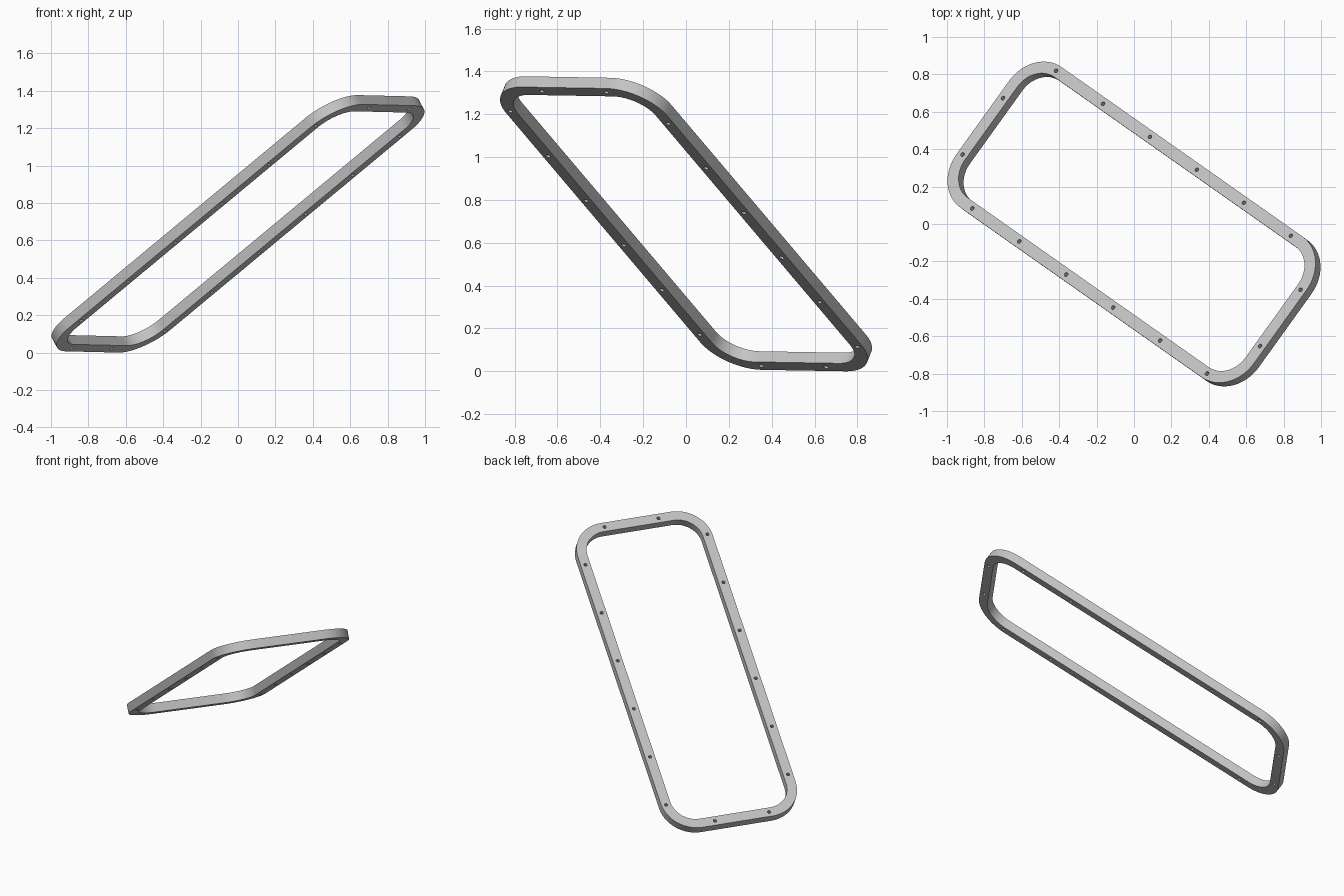
import bpy, math
from mathutils import Matrix, Vector

if "Cube" in bpy.data.objects:
    bpy.data.objects.remove(bpy.data.objects["Cube"])

HALF_L, HALF_W = 1.175, 0.463      # outer half sizes
CORNER, BAND, THICK = 0.222, 0.066, 0.06
HOLE_R, PITCH = 0.011, 0.371

# Tilted frame of the plate
u = Vector((0.677, -0.476, 0.562)).normalized()
n = u.cross(Vector((0.583, 0.812, -0.014))).normalized()
v = n.cross(u)
tilt = Matrix((u, v, n)).transposed().to_4x4()


def rounded_rect(a, b, r, steps=16):
    pts = []
    for k, (sx, sy) in enumerate(((1, 1), (-1, 1), (-1, -1), (1, -1))):
        for i in range(steps + 1):
            t = math.pi / 2 * (k + i / steps)
            pts.append((sx * (a - r) + r * math.cos(t), sy * (b - r) + r * math.sin(t)))
    return pts


def circle(cx, cy, r, steps=16):
    return [(cx + r * math.cos(math.tau * i / steps), cy + r * math.sin(math.tau * i / steps))
            for i in range(steps)]


# Outline, opening and bolt holes
loops = [rounded_rect(HALF_L, HALF_W, CORNER),
         rounded_rect(HALF_L - BAND, HALF_W - BAND, CORNER - BAND)]
mid_l, mid_w = HALF_L - BAND / 2, HALF_W - BAND / 2
holes = [(-0.967 + PITCH * i, mid_w) for i in range(6)]
holes += [(mid_l, 0.224), (mid_l, 0.224 - PITCH)]
for x, y in holes:
    loops += [circle(x, y, HOLE_R), circle(-x, -y, HOLE_R)]

# Flat filled curve extruded to the plate thickness
curve = bpy.data.curves.new("gasket_frame", 'CURVE')
curve.dimensions = '2D'
curve.fill_mode = 'BOTH'
curve.extrude = THICK / 2
for pts in loops:
    s = curve.splines.new('POLY')
    s.points.add(len(pts) - 1)
    for p, (x, y) in zip(s.points, pts):
        p.co = (x, y, 0, 1)
    s.use_cyclic_u = True

frame = bpy.data.objects.new("gasket_frame", curve)
bpy.context.collection.objects.link(frame)
bpy.context.view_layer.objects.active = frame
frame.select_set(True)
bpy.ops.object.convert(target='MESH')
frame = bpy.context.object

# Weld caps to walls, then tilt and stand on the ground
bpy.ops.object.mode_set(mode='EDIT')
bpy.ops.mesh.select_all(action='SELECT')
bpy.ops.mesh.remove_doubles(threshold=0.0001)
bpy.ops.mesh.normals_make_consistent(inside=False)
bpy.ops.object.mode_set(mode='OBJECT')
frame.data.transform(tilt)
low = min(p.co.z for p in frame.data.vertices)
frame.data.transform(Matrix.Translation((0, 0, -low)))
bpy.ops.object.shade_smooth_by_angle(angle=math.radians(30))

grey = bpy.data.materials.new("light_grey")
grey.diffuse_color = (0.55, 0.55, 0.55, 1)
grey.use_nodes = True
grey.node_tree.nodes["Principled BSDF"].inputs["Base Color"].default_value = grey.diffuse_color
frame.data.materials.clear()
frame.data.materials.append(grey)
